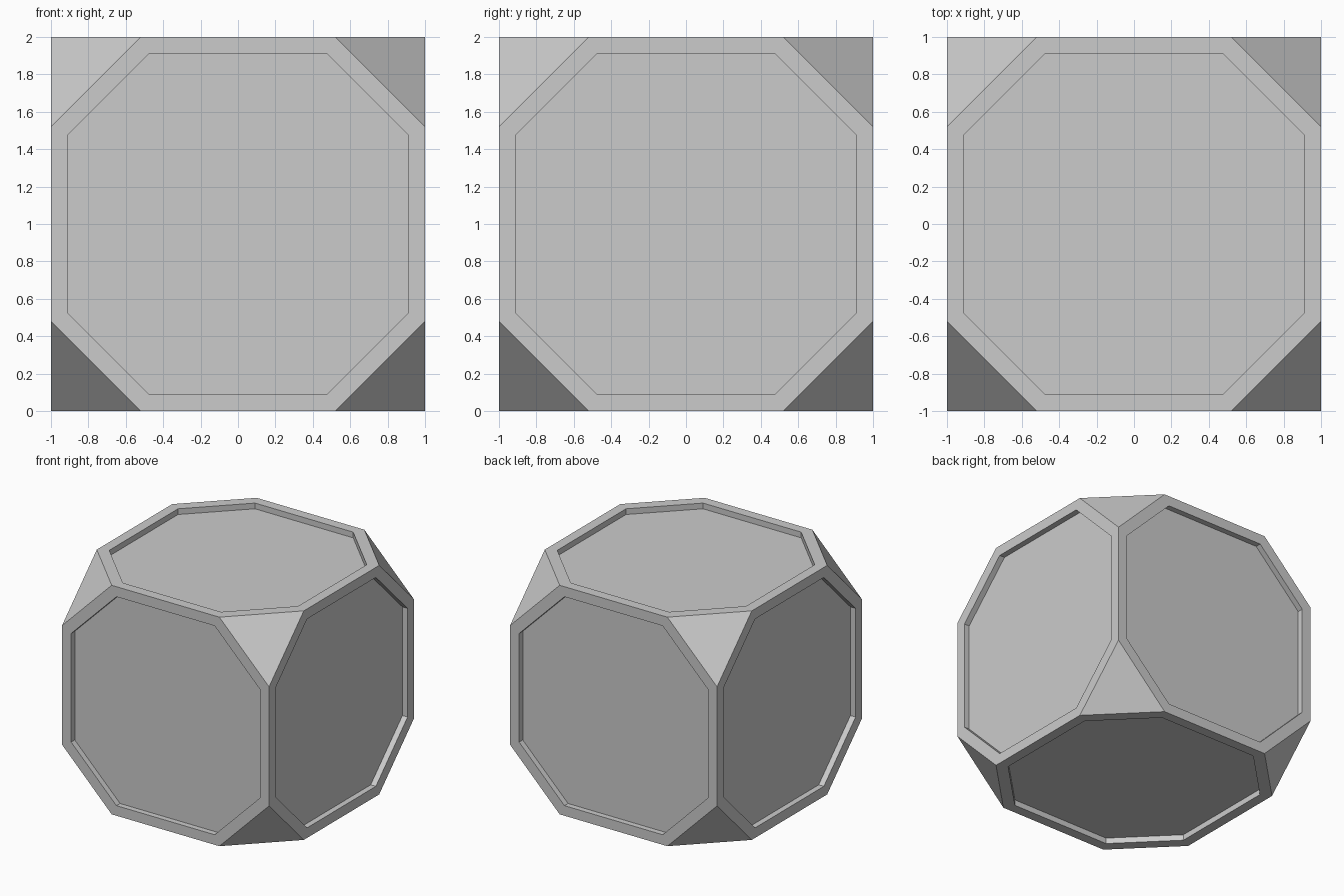
import bpy, bmesh
from itertools import product
from mathutils import Vector

if "Cube" in bpy.data.objects:
    bpy.data.objects.remove(bpy.data.objects["Cube"])

CUT, INSET, DEPTH = 0.52, 0.912, 0.05

bm = bmesh.new()

# truncated cube: hull of all corner-cut points
for axis in range(3):
    for signs in product((-1, 1), repeat=3):
        size = [1.0, 1.0, 1.0]
        size[axis] = CUT
        bm.verts.new([s * d for s, d in zip(signs, size)])
bmesh.ops.convex_hull(bm, input=bm.verts[:])
bmesh.ops.dissolve_limit(bm, angle_limit=0.02, verts=bm.verts[:], edges=bm.edges[:])
bmesh.ops.recalc_face_normals(bm, faces=bm.faces[:])

# framed, recessed panel on each octagonal side
panels = [f for f in bm.faces if len(f.verts) == 8]
panels = bmesh.ops.extrude_discrete_faces(bm, faces=panels)["faces"]
for f in panels:
    c = f.calc_center_median()
    for v in f.verts:
        v.co = c + (v.co - c) * INSET
bm.normal_update()
panels = bmesh.ops.extrude_discrete_faces(bm, faces=panels)["faces"]
for f in panels:
    n = f.calc_center_median().normalized()
    for v in f.verts:
        v.co -= n * DEPTH
bmesh.ops.recalc_face_normals(bm, faces=bm.faces[:])

# stand on the ground
bmesh.ops.translate(bm, verts=bm.verts[:], vec=Vector((0, 0, 1)))

mesh = bpy.data.meshes.new("crate_block")
bm.to_mesh(mesh)
bm.free()
bpy.context.collection.objects.link(bpy.data.objects.new("crate_block", mesh))
